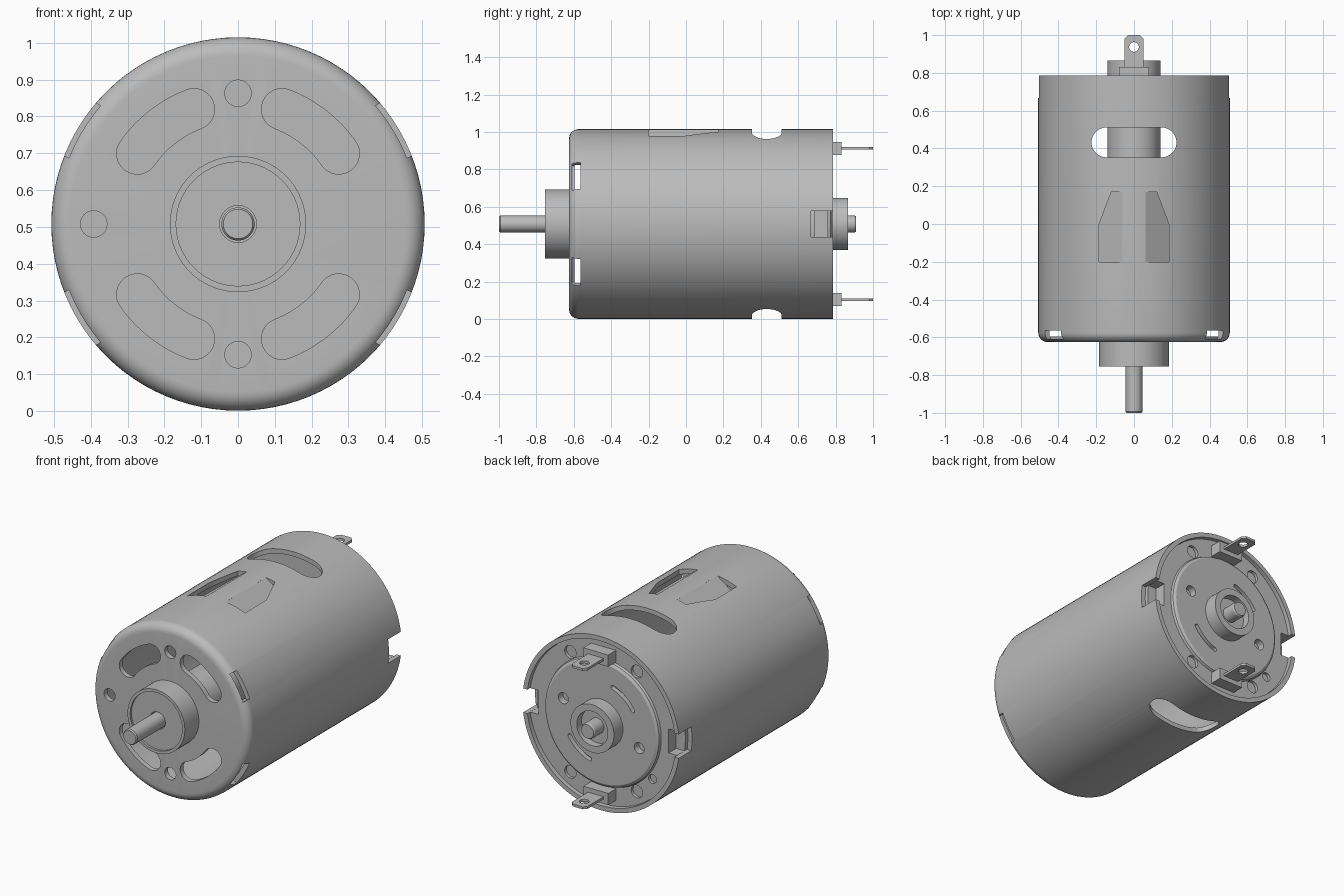
import bpy, bmesh, math
from mathutils import Matrix, Vector

AXIS = 0.508          # height of the motor axis
R = 0.507             # outer radius of the can

if "Cube" in bpy.data.objects:
    bpy.data.objects.remove(bpy.data.objects["Cube"])

steel = bpy.data.materials.new("grey_steel")
steel.use_nodes = True
grey = (0.5, 0.5, 0.5, 1)
steel.diffuse_color = grey
steel.node_tree.nodes["Principled BSDF"].inputs["Base Color"].default_value = grey


def finish(name, bm):
    """Turn a bmesh built around the origin axis into an object at axis height."""
    bmesh.ops.recalc_face_normals(bm, faces=bm.faces)
    bmesh.ops.translate(bm, verts=bm.verts, vec=(0, 0, AXIS))
    me = bpy.data.meshes.new(name)
    bm.to_mesh(me)
    bm.free()
    me.materials.append(steel)
    ob = bpy.data.objects.new(name, me)
    bpy.context.collection.objects.link(ob)
    return ob


def lathe(name, profile, closed=False, steps=96):
    """Spin (radius, y) points about the y axis."""
    bm = bmesh.new()
    vs = [bm.verts.new((r, y, 0)) for r, y in profile]
    for a, b in zip(vs, vs[1:] + vs[:1] if closed else vs[1:]):
        bm.edges.new((a, b))
    bmesh.ops.spin(bm, geom=bm.verts[:] + bm.edges[:], cent=(0, 0, 0), axis=(0, 1, 0),
                   angle=math.tau, steps=steps, use_duplicate=False)
    bmesh.ops.remove_doubles(bm, verts=bm.verts, dist=1e-5)
    return finish(name, bm)


def prism(name, pts, lo, hi, along="Y"):
    """Extrude a flat outline along y (points are x, z) or z (points are x, y)."""
    place = (lambda p, h: (p[0], h, p[1])) if along == "Y" else (lambda p, h: (p[0], p[1], h))
    bm = bmesh.new()
    face = bm.faces.new([bm.verts.new(place(p, lo)) for p in pts])
    ext = bmesh.ops.extrude_face_region(bm, geom=[face])
    moved = [g for g in ext["geom"] if isinstance(g, bmesh.types.BMVert)]
    shift = Vector(place((0, 0), hi - lo))
    bmesh.ops.translate(bm, verts=moved, vec=shift)
    return finish(name, bm)


def box(x0, x1, z0, z1):
    return [(x0, z0), (x1, z0), (x1, z1), (x0, z1)]


def arc(cx, cy, r, a0, a1, n=16):
    angles = [math.radians(a0 + (a1 - a0) * i / n) for i in range(n + 1)]
    return [(cx + r * math.cos(a), cy + r * math.sin(a)) for a in angles]


def circle(cx, cy, r):
    return arc(cx, cy, r, 0, 360, 32)[:-1]


def kidney(r, half, a0, a1):
    """Curved slot with round ends, centred on the axis."""
    (ex, ey), (sx, sy) = arc(0, 0, r, a1, a0, 1)
    return (arc(0, 0, r + half, a0, a1) + arc(ex, ey, half, a1, a1 + 180)[1:-1]
            + arc(0, 0, r - half, a1, a0) + arc(sx, sy, half, a0 + 180, a0 + 360)[1:-1])


def cut(target, pts, lo, hi, along="Y"):
    cutter = prism("cutter", pts, lo, hi, along)
    cutter.hide_render = True
    mod = target.modifiers.new("cut", "BOOLEAN")
    mod.operation, mod.solver, mod.object = "DIFFERENCE", "EXACT", cutter
    bpy.context.view_layer.update()
    with bpy.context.temp_override(object=target, active_object=target):
        bpy.ops.object.modifier_apply(modifier=mod.name)
    mesh = cutter.data
    bpy.data.objects.remove(cutter)
    bpy.data.meshes.remove(mesh)


# Can: thin hollow shell with a rounded front edge, open at the back
fillet = arc(R - 0.05, -0.575, 0.05, -90, 0, 8)
can = lathe("can", [(0.03, -0.625)] + fillet + [(R, 0.785), (0.48, 0.785),
            (0.48, -0.595), (0.03, -0.595)], closed=True)

# Vents and screw holes in the front face
for a in (35, 111, 215, 291):
    cut(can, kidney(0.334, 0.056, a, a + 34), -0.7, -0.55)
for x, z in ((0, 0.355), (0, -0.355), (-0.392, 0)):
    cut(can, circle(x, z, 0.036), -0.7, -0.55)

# Oblong windows through the top and bottom
window = arc(0.146, 0.432, 0.079, -90, 90) + arc(-0.146, 0.432, 0.079, 90, 270)
cut(can, window, -0.7, 0.7, "Z")

# Short slots around the front rim
for a in (31, 149, 211, 329):
    turn = Matrix.Rotation(math.radians(a), 2)
    cut(can, [turn @ Vector(p) for p in box(0.465, 0.6, -0.083, 0.083)], -0.61, -0.565)

# Pressed-in louvres on top: an opening and a tab that slopes down outwards
for side, word in ((1, "left"), (-1, "right")):
    outline = [(0.062, -0.2), (0.186, -0.2), (0.186, -0.005), (0.12, 0.17), (0.062, 0.17)]
    outline = [(side * x, y) for x, y in outline]
    cut(can, outline, 0.3, 0.6, "Z")
    tab = prism(word + "_louvre_tab", outline, 0, 0.02, "Z")
    for v in tab.data.vertices:
        v.co.z += 0.483 - 0.7 * (abs(v.co.x) - 0.062)

# Rear cap: recessed plate, raised centre disc and bearing boss
rear_cap = lathe("rear_cap", [(0, 0.66), (0.479, 0.66), (0.479, 0.76), (0.372, 0.76),
                 (0.367, 0.773), (0.352, 0.782), (0.14, 0.782), (0.14, 0.865),
                 (0.1, 0.865), (0.1, 0.82), (0, 0.82)])
for a in (108, 288):
    cut(rear_cap, kidney(0.24, 0.012, a, a + 40), 0.755, 0.8)
for s in (1, -1):
    cut(rear_cap, circle(s * 0.245, s * 0.08, 0.032), 0.74, 0.8)
    for t in (1, -1):
        cut(rear_cap, circle(s * 0.215, t * 0.35, 0.037), 0.742, 0.8)
cut(rear_cap, circle(-0.316, -0.25, 0.026), 0.742, 0.8)

# Locking notches on both sides, through can and cap
for s in (1, -1):
    cut(can, box(min(s * 0.4, s * 0.6), max(s * 0.4, s * 0.6), -0.07, 0.07), 0.668, 0.9)
    cut(rear_cap, box(min(s * 0.42, s * 0.6), max(s * 0.42, s * 0.6), -0.07, 0.07), 0.69, 0.9)

# Front bearing boss with shallow recessed face
lathe("front_boss", [(0, -0.6), (0.185, -0.6), (0.185, -0.755), (0.168, -0.755),
                     (0.168, -0.742), (0.05, -0.742), (0.05, -0.72), (0, -0.72)])

# Inner core and shaft
lathe("inner_core", [(0, -0.6), (0.14, -0.6), (0.14, 0.67), (0, 0.67)])
lathe("shaft", [(0, -1), (0.04, -1), (0.045, -0.993), (0.045, 0.902),
                (0.04, 0.91), (0, 0.91)], steps=48)

# Terminals: insulating block and drilled blade, top and bottom
for s, word in ((1, "top"), (-1, "bottom")):
    z = s * 0.404
    prism(word + "_terminal_block", box(-0.08, 0.08, z - 0.034, z + 0.034), 0.74, 0.832)
    blade = prism(word + "_terminal_blade",
                  [(-0.05, 0.78), (0.05, 0.78), (0.05, 0.98), (0.032, 1), (-0.032, 1), (-0.05, 0.98)],
                  z - 0.007, z + 0.007, "Z")
    cut(blade, circle(0, 0.937, 0.026), z - 0.1, z + 0.1, "Z")

# Smooth round surfaces, keep edges crisp
for ob in bpy.context.collection.objects:
    if ob.type == "MESH" and steel.name in ob.data.materials:
        ob.data.shade_smooth()
        ob.data.set_sharp_from_angle(angle=math.radians(30))
